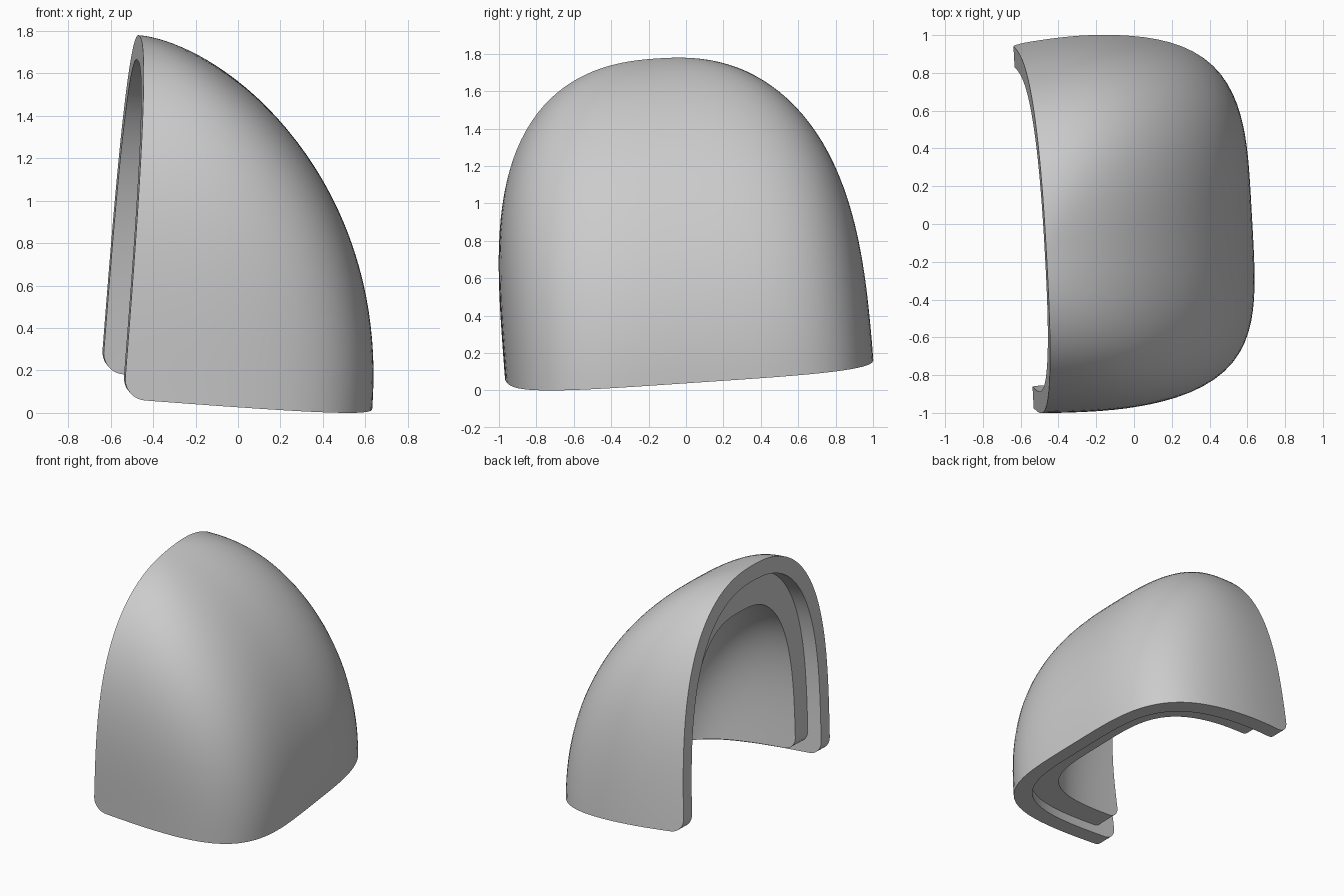
import bpy, bmesh, math
from mathutils import Matrix, Vector

cube = bpy.data.objects.get("Cube")
if cube:
    bpy.data.objects.remove(cube, do_unlink=True)

LENGTH, HALF_WIDTH, HEIGHT = 1.215, 0.984, 1.655
ROWS, COLS = 40, 64

grey = bpy.data.materials.new("plain grey")
grey.use_nodes = True
grey.diffuse_color = (0.6, 0.6, 0.6, 1)
grey.node_tree.nodes["Principled BSDF"].inputs["Base Color"].default_value = (0.6, 0.6, 0.6, 1)


def make_object(name, bm):
    bmesh.ops.recalc_face_normals(bm, faces=bm.faces)
    mesh = bpy.data.meshes.new(name)
    bm.to_mesh(mesh)
    bm.free()
    mesh.materials.append(grey)
    obj = bpy.data.objects.new(name, mesh)
    bpy.context.collection.objects.link(obj)
    return obj


def split(angle, power):
    """Shares of a superellipse along its two axes."""
    s, c = abs(math.sin(angle)) ** power, abs(math.cos(angle)) ** power
    return s / (s + c), c / (s + c)


def dome(name, tx, ty, tz, extra):
    """Solid rounded quarter dome, extended past its open rim and bottom."""
    bm = bmesh.new()
    grid = []
    for r in range(-1, ROWS + 1):
        f = split(math.pi / 2 * max(r, 0) / ROWS, 2.6)[0] ** (1 / 2.6)
        width = (HALF_WIDTH - ty) * max(0, 1 - f ** 3.2) ** (1 / 2.4)
        depth = (LENGTH - tx) * max(0, 1 - f ** 2.1) ** (1 / 1.65)
        z = -extra if r < 0 else (HEIGHT - tz) * f
        lean = -0.05 * (max(z, 0) / HEIGHT) ** 1.5
        s = 1 - min(f, 1)
        row = []
        for c in range(COLS + 1):
            angle = math.pi * (c / COLS - 0.5)
            # The nose is squarer on its right side, the left leg turns in more
            square, turn = (4.2, 0.012) if angle < 0 else (3.8, 0.033)
            p, q = 2.9 + (square - 2.9) * s, 2.7 + (square - 2.7) * s
            side, front = split(angle, p)
            x = 0 if c in (0, COLS) else depth * front ** (1 / q)
            pinch = 1 - turn * max(0, 1 - x / 0.5) ** 2
            y = math.copysign(width * side ** (1 / p) * pinch, angle) + lean
            row.append((x, y, z))
        row = [(-extra, row[0][1], z)] + row + [(-extra, row[-1][1], z)]
        grid.append([bm.verts.new(v) for v in row])
    for a, b in zip(grid, grid[1:]):
        for i in range(len(a) - 1):
            bm.faces.new((a[i], a[i + 1], b[i + 1], b[i]))
        bm.faces.new((a[-1], a[0], b[0], b[-1]))
    bm.faces.new(grid[0])
    bmesh.ops.remove_doubles(bm, verts=bm.verts, dist=0.0005)
    bmesh.ops.dissolve_degenerate(bm, edges=bm.edges, dist=0.0001)
    return make_object(name, bm)


def trim_block(x0, z0, radius):
    """Prism whose lower back corner is rounded."""
    pts = [(3, z0), (3, 3), (x0, 3)]
    for i in range(11):
        a = math.pi + math.pi / 2 * i / 10
        pts.append((x0 + radius + radius * math.cos(a), z0 + radius + radius * math.sin(a)))
    bm = bmesh.new()
    face = bm.faces.new([bm.verts.new((x, -2, z)) for x, z in pts])
    ext = bmesh.ops.extrude_face_region(bm, geom=[face])["geom"]
    bmesh.ops.translate(bm, vec=(0, 4, 0), verts=[v for v in ext if isinstance(v, bmesh.types.BMVert)])
    return make_object("trim_block", bm)


def boolean(obj, cutter, operation):
    mod = obj.modifiers.new(operation, "BOOLEAN")
    mod.operation, mod.object, mod.solver = operation, cutter, "EXACT"
    bpy.context.view_layer.objects.active = obj
    bpy.ops.object.modifier_apply(modifier=mod.name)
    bpy.data.objects.remove(cutter, do_unlink=True)


def layer(name, outside, inside, x0, z0, radius):
    shell = dome(name, *outside, 0.2)
    boolean(shell, dome("cavity", *inside, 0.4), "DIFFERENCE")
    boolean(shell, trim_block(x0, z0, radius), "INTERSECT")
    return shell


# Outer cap, and the thicker lining set back from its rim and bottom edge
parts = [
    layer("outer_shell", (0, 0, 0), (0.11, 0.115, 0.115), 0, 0, 0.1),
    layer("inner_lining", (0.07, 0.07, 0.07), (0.27, 0.28, 0.34), 0.11, 0.07, 0.09),
]

# Tilt the cap, then centre it on the ground
x_axis = Vector((1, 0.061, -0.073)).normalized()
z_axis = Vector((0.075, -0.0635, 1))
y_axis = z_axis.cross(x_axis).normalized()
z_axis = x_axis.cross(y_axis)
tilt = Matrix((x_axis, y_axis, z_axis)).transposed().to_4x4()
for part in parts:
    part.data.transform(tilt)
corners = [v.co for v in parts[0].data.vertices]
low = Vector([min(v[i] for v in corners) for i in range(3)])
high = Vector([max(v[i] for v in corners) for i in range(3)])
ground = Matrix.Translation((-(low.x + high.x) / 2, -(low.y + high.y) / 2, -low.z))
for part in parts:
    part.data.transform(ground)
    bpy.ops.object.select_all(action="DESELECT")
    part.select_set(True)
    bpy.context.view_layer.objects.active = part
    bpy.ops.object.shade_smooth_by_angle(angle=math.radians(35))
